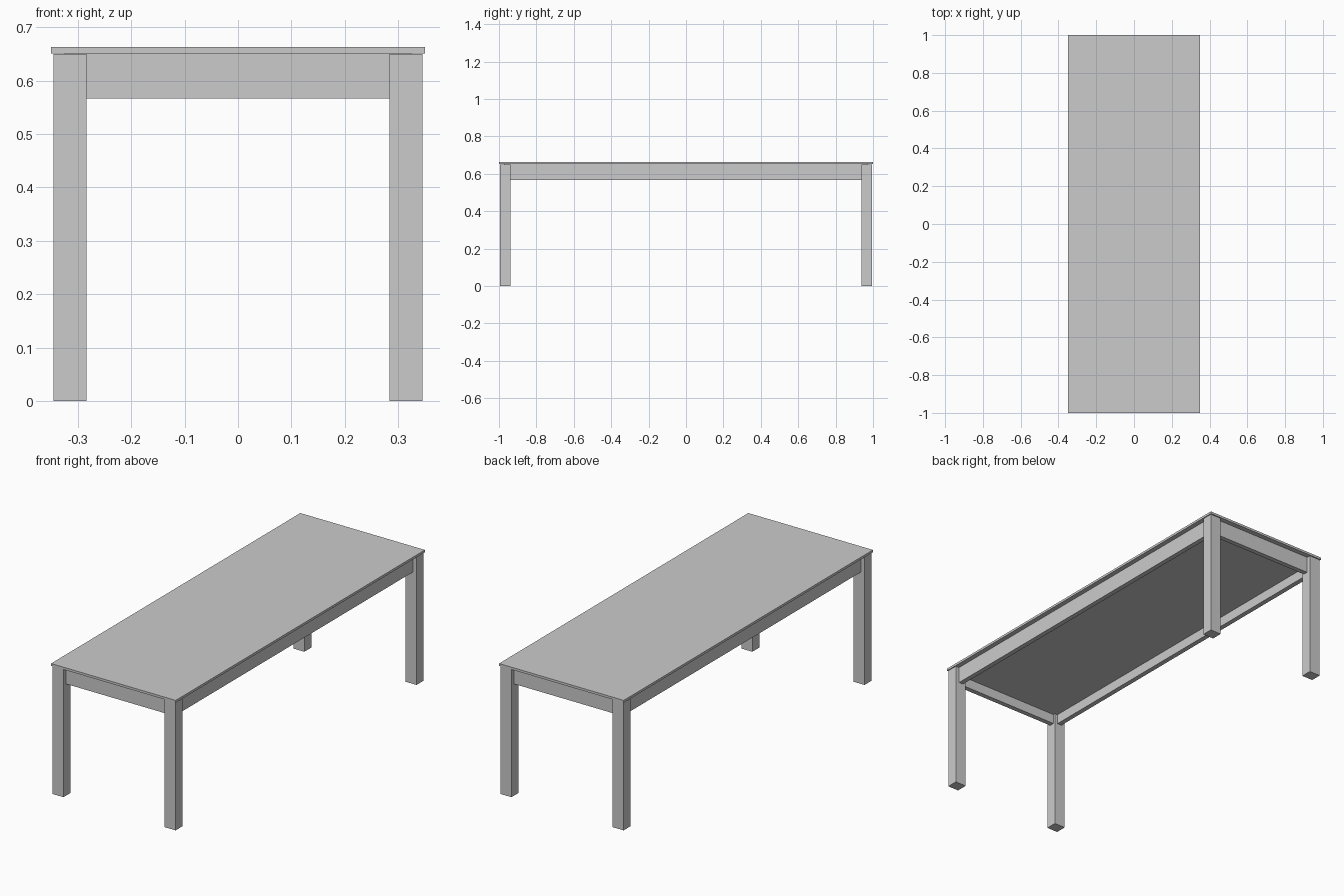
import bpy

cube = bpy.data.objects.get("Cube")
if cube:
    bpy.data.objects.remove(cube, do_unlink=True)

# Single painted finish
GREY = (0.6, 0.6, 0.6, 1.0)
finish = bpy.data.materials.new("grey_finish")
finish.use_nodes = True
finish.diffuse_color = GREY
finish.node_tree.nodes["Principled BSDF"].inputs["Base Color"].default_value = GREY


def box(name, low, high):
    """Axis-aligned box between two corners."""
    centre = [(a + b) / 2 for a, b in zip(low, high)]
    bpy.ops.mesh.primitive_cube_add(size=1, location=centre)
    obj = bpy.context.object
    obj.name = name
    obj.scale = [b - a for a, b in zip(low, high)]
    bpy.ops.object.transform_apply(location=False, rotation=False, scale=True)
    obj.data.materials.append(finish)


TOP_X, TOP_Y, TOP_Z = 0.35, 1.0, 0.663
UNDER = 0.651                      # underside of the overhanging top
PANEL_LOW = 0.617                  # underside of the panel between the rails
LEG_IN_X, LEG_OUT_X = 0.284, 0.346
LEG_IN_Y, LEG_OUT_Y = 0.938, 0.995
RAIL_X, RAIL_Y = 0.325, 0.974      # outer faces of the rails
RAIL_THICK = 0.025
RAIL_LOW = 0.567

# Thin table top
box("table_top", (-TOP_X, -TOP_Y, UNDER), (TOP_X, TOP_Y, TOP_Z))

# Square legs, one in each corner
for side, sx in (("left", 1), ("right", -1)):
    for end, sy in (("front", -1), ("back", 1)):
        xs = sorted((sx * LEG_IN_X, sx * LEG_OUT_X))
        ys = sorted((sy * LEG_IN_Y, sy * LEG_OUT_Y))
        box(f"{end}_{side}_leg", (xs[0], ys[0], 0), (xs[1], ys[1], 0.65))

# Long rails set in from the outer leg faces
for side, s in (("left", 1), ("right", -1)):
    xs = sorted((s * RAIL_X, s * (RAIL_X - RAIL_THICK)))
    box(f"{side}_rail", (xs[0], -RAIL_Y, RAIL_LOW), (xs[1], RAIL_Y, UNDER))

# Short rails fitted between the long ones
inner_x, inner_y = RAIL_X - RAIL_THICK, RAIL_Y - RAIL_THICK
for end, s in (("front", -1), ("back", 1)):
    ys = sorted((s * RAIL_Y, s * inner_y))
    box(f"{end}_rail", (-inner_x, ys[0], RAIL_LOW), (inner_x, ys[1], UNDER))

# Backing panel under the top, filling the rail frame
box("under_panel", (-inner_x, -inner_y, PANEL_LOW), (inner_x, inner_y, UNDER))
